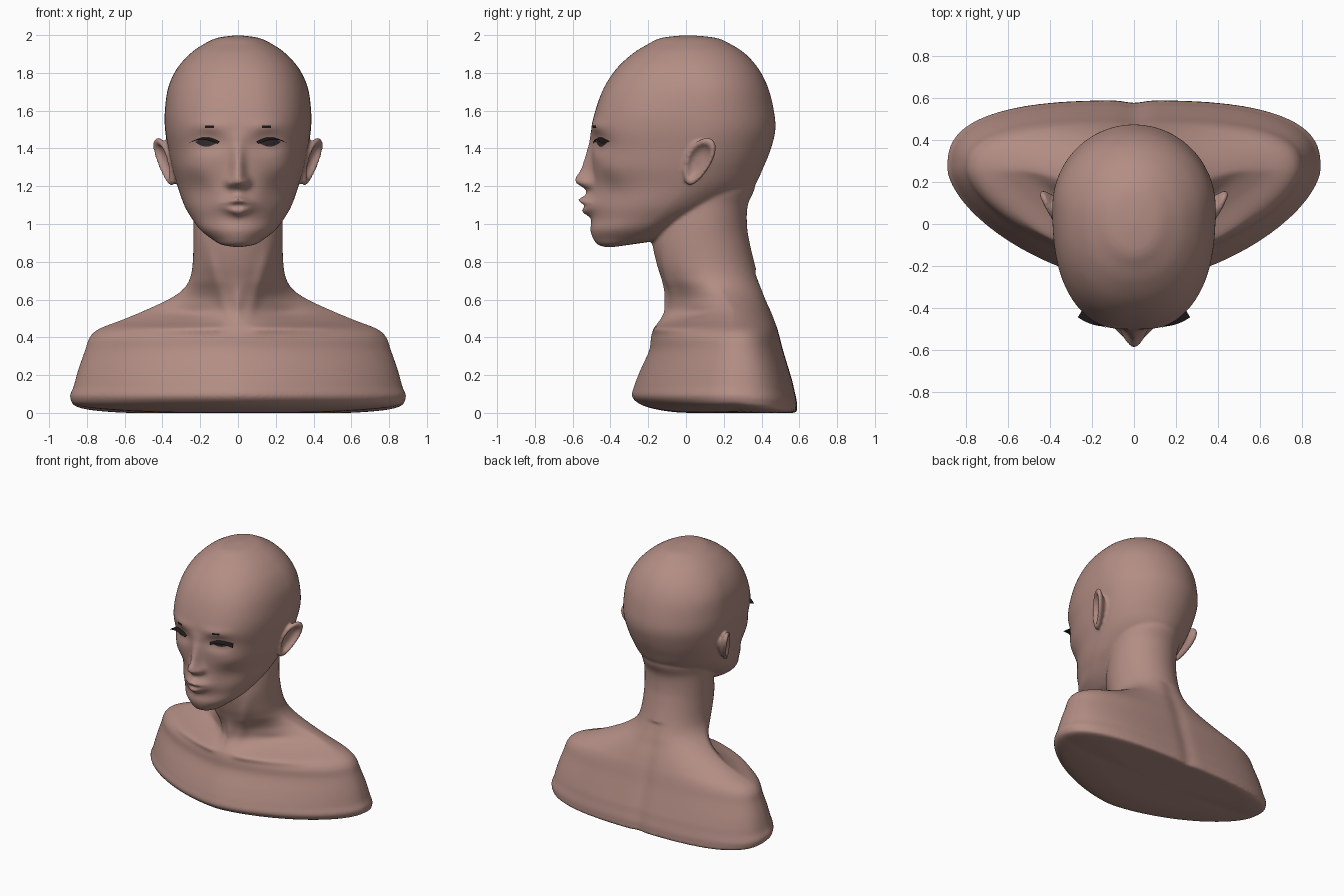
import bpy, bmesh, math
from mathutils import Vector
from mathutils.bvhtree import BVHTree

if "Cube" in bpy.data.objects:
    bpy.data.objects.remove(bpy.data.objects["Cube"])


def material(name, rgb):
    m = bpy.data.materials.new(name)
    m.diffuse_color = (*rgb, 1)
    m.use_nodes = True
    m.node_tree.nodes["Principled BSDF"].inputs["Base Color"].default_value = m.diffuse_color
    return m


skin = material("skin", (0.45, 0.268, 0.23))
black = material("lash black", (0.012, 0.01, 0.01))
dark = material("dark eye", (0.035, 0.026, 0.025))


def g(a, s):
    return math.exp(-(a / s) ** 2)


def bridge_rings(bm, rings):
    n = len(rings[0])
    for a, b in zip(rings, rings[1:]):
        for i in range(n):
            j = (i + 1) % n
            bm.faces.new((a[i], a[j], b[j], b[i]))
    bm.faces.new(rings[0][::-1])
    bm.faces.new(rings[-1])


def loft(bm, keys, steps, n, sculpt):
    """Smooth loft through keys (z, half width, front y, back y, widest y, front power, back power)."""
    rows, last = [], len(keys) - 1
    for i in range(last):
        p = [keys[max(0, min(last, i + j))] for j in (-1, 0, 1, 2)]
        for s in range(steps):
            t = s / steps
            rows.append([b + 0.5 * t * (c - a + t * (2 * a - 5 * b + 4 * c - d + t * (3 * (b - c) + d - a)))
                         for a, b, c, d in zip(*p)])
    rows.append(keys[-1])
    rings = []
    for z, w, yf, yb, ys, nf, nb in rows:
        w, ring = max(w, 0.004), []
        for k in range(n):
            ang = 2 * math.pi * k / n
            sx, cy = math.sin(ang), -math.cos(ang)
            depth = max(0.004, (ys - yf) if cy < 0 else (yb - ys))
            e = nf if cy < 0 else nb
            r = (abs(sx / w) ** e + abs(cy / depth) ** e) ** (-1 / e)
            ring.append(bm.verts.new(sculpt(r * sx, ys + r * cy, z)))
        rings.append(ring)
    bridge_rings(bm, rings)


# Nose: z, height, half width
NOSE = [(1.50, 0, .05), (1.43, .012, .035), (1.36, .036, .034), (1.29, .062, .036), (1.245, .095, .042),
        (1.222, .098, .044), (1.20, .062, .045), (1.18, .03, .04), (1.14, .01, .04), (1.10, 0, .04)]


def nose(ax, z):
    for (z1, h1, w1), (z0, h0, w0) in zip(NOSE, NOSE[1:]):
        if z0 <= z <= z1:
            t = (z - z0) / (z1 - z0)
            return (h0 + t * (h1 - h0)) * math.exp(-(ax / (w0 + t * (w1 - w0))) ** 2.2)
    return 0


def sculpt_face(x, y, z):
    if y > -0.15:
        return (x, y, z)
    ax = abs(x)
    d = nose(ax, z)
    d += .03 * g(ax - .045, .022) * g(z - 1.218, .024)              # nostril wings
    d += .035 * g(ax, .12) * g(z - 1.10, .07)                       # mouth mound
    d += .048 * g(ax, .07) * g(z - 1.127 + .2 * ax, .02)            # upper lip
    d += .036 * g(ax, .068) * g(z - 1.065 - .25 * ax, .022)         # lower lip
    d -= .012 * g(ax, .09) * g(z - 1.098, .008)                     # lip seam
    d -= .05 * g(ax - .16, .075) * g(z - 1.43, .045)                # eye sockets
    d += .032 * g(ax - .165, .055) * g(z - 1.43, .032)              # eyeballs
    d += .010 * g(ax - .15, .10) * g(z - 1.52, .03)                 # brows
    d += .012 * g(ax - .24, .07) * g(z - 1.30, .06)                 # cheekbones
    d -= .015 * g(ax - .20, .07) * g(z - 1.17, .07)                 # cheek hollows
    return (x, y - d * min(1, (-.15 - y) / .1), z)


def sculpt_bust(x, y, z):
    ax, dy = abs(x), 0
    if y < 0.2:
        f = min(1, (0.2 - y) / .08)
        span = 1 / (1 + math.exp(-(ax - .09) / .02)) / (1 + math.exp((ax - .52) / .04))
        dy -= f * .022 * span * g(z - .448, .02)                    # collarbones
        dy += f * .025 * g(ax - .25, .11) * g(z - .52, .035)        # hollows above them
        if .44 < z < .95:                                           # neck tendons
            dy -= f * .013 * g(ax - .05 - .28 * (z - .47), .032) * math.sin((z - .44) / .51 * math.pi)
    elif y > 0.3 and z < .75:
        dy -= .012 * g(ax, .06)                                     # spine groove
    if z < .16:
        z -= min(z, .04 * max(0, (y - .26) / .33) * min(1, (.16 - z) / .08))
    return (x, y + dy, z)


HEAD = [(2.0, .0, .0, .02, .01, 2, 2), (1.985, .11, -.13, .16, .02, 2, 2), (1.95, .185, -.205, .24, .03, 2.1, 2),
        (1.90, .255, -.285, .315, .04, 2.2, 2), (1.82, .325, -.37, .385, .06, 2.3, 2),
        (1.72, .370, -.435, .435, .08, 2.4, 2), (1.60, .387, -.48, .465, .08, 2.5, 2),
        (1.50, .386, -.50, .473, .08, 2.5, 2), (1.40, .370, -.50, .45, .06, 2.4, 2),
        (1.30, .350, -.495, .41, .02, 2.3, 2), (1.20, .320, -.49, .36, -.02, 2.1, 1.9),
        (1.10, .285, -.49, .26, -.10, 2, 1.7), (1.03, .245, -.49, .10, -.16, 2, 1.7),
        (.97, .200, -.505, .0, -.24, 2, 1.8), (.92, .138, -.49, -.12, -.30, 2, 2),
        (.89, .085, -.465, -.30, -.38, 2, 2), (.876, .0, -.42, -.40, -.41, 2, 2)]

BUST = [(.0, .01, .09, .11, .10, 2, 2), (.004, .45, -.06, .32, .16, 1.8, 2.4), (.032, .82, -.21, .56, .25, 1.6, 2.8),
        (.08, .888, -.283, .588, .26, 1.6, 2.8), (.14, .87, -.275, .572, .26, 1.6, 2.8),
        (.23, .845, -.24, .545, .26, 1.6, 2.8), (.33, .81, -.195, .515, .26, 1.6, 2.7),
        (.40, .785, -.185, .497, .26, 1.6, 2.6), (.445, .735, -.172, .485, .26, 1.5, 2.4),
        (.49, .62, -.14, .47, .255, 1.2, 2.2), (.54, .50, -.118, .452, .25, 1.05, 2),
        (.60, .37, -.115, .427, .22, 1.15, 2), (.65, .295, -.117, .41, .18, 1.4, 2),
        (.71, .255, -.13, .388, .14, 1.8, 2), (.79, .24, -.155, .363, .11, 2, 2),
        (.90, .236, -.178, .337, .09, 2, 2), (.99, .236, -.17, .323, .09, 2, 2),
        (1.10, .235, -.14, .327, .10, 2, 2), (1.20, .24, -.10, .366, .10, 2, 2),
        (1.28, .18, -.04, .34, .12, 2, 2), (1.29, .01, .11, .13, .12, 2, 2)]


def ear(bm, side):
    """Egg-shaped shell with a raised rim and a bowl, swept from centre front to centre back."""
    u = Vector((.45, 1, 0)).normalized()
    v = Vector((.3, .35, 1)).normalized()
    out = u.cross(v).normalized()
    centre = Vector((.39, .065, 1.33))
    rings = []
    for r, h in ((.02, -.022), (.3, -.022), (.5, -.016), (.64, -.006), (.74, .009), (.86, .013), (.95, .009),
                 (1, -.002), (.96, -.014), (.82, -.024), (.6, -.04), (.4, -.065), (.02, -.075)):
        ring = []
        for k in range(48):
            a = 2 * math.pi * k / 48
            p = centre + u * (.079 * r * math.cos(a) * (1 + .22 * math.sin(a))) + v * (.14 * r * math.sin(a)) + out * h
            ring.append(bm.verts.new((side * p.x, p.y, p.z)))
        rings.append(ring)
    bridge_rings(bm, rings)


# Head, neck, shoulders and ears fused into one smooth skin
bm = bmesh.new()
loft(bm, HEAD, 10, 240, sculpt_face)
loft(bm, BUST, 6, 200, sculpt_bust)
for side in (1, -1):
    ear(bm, side)
bmesh.ops.recalc_face_normals(bm, faces=bm.faces)
mesh = bpy.data.meshes.new("bust")
bm.to_mesh(mesh)
bm.free()
bust = bpy.data.objects.new("head_and_shoulders", mesh)
bpy.context.collection.objects.link(bust)
fuse = bust.modifiers.new("fuse", 'REMESH')
fuse.mode, fuse.voxel_size = 'VOXEL', 0.0095
soft = bust.modifiers.new("soften", 'SMOOTH')
soft.factor, soft.iterations = 0.5, 5
bpy.context.view_layer.update()
deps = bpy.context.evaluated_depsgraph_get()
fused = bpy.data.meshes.new_from_object(bust.evaluated_get(deps))
bust.modifiers.clear()
bust.data = fused
fused.materials.clear()
fused.materials.append(skin)
fused.polygons.foreach_set("material_index", [0] * len(fused.polygons))
fused.polygons.foreach_set("use_smooth", [True] * len(fused.polygons))
tree = BVHTree.FromPolygons([v.co for v in fused.vertices], [p.vertices[:] for p in fused.polygons])


def face_y(x, z):
    hit = tree.ray_cast(Vector((x, -2, z)), Vector((0, 1, 0)))[0]
    return hit.y if hit else -0.4


def sheet(name, mat, point, nu, nv):
    """Thin sheet from a function of u, v in 0..1."""
    verts = [point(i / nu, j / nv) for j in range(nv + 1) for i in range(nu + 1)]
    faces = [(a, a + 1, a + nu + 2, a + nu + 1) for j in range(nv) for a in range(j * (nu + 1), j * (nu + 1) + nu)]
    me = bpy.data.meshes.new(name)
    me.from_pydata(verts, [], faces)
    me.materials.append(mat)
    me.polygons.foreach_set("use_smooth", [True] * len(faces))
    bpy.context.collection.objects.link(bpy.data.objects.new(name, me))


# Eyes, lashes and small brow marks laid on the face
for side, label in ((1, "left"), (-1, "right")):
    def eye(u, v):
        t = 2 * u - 1
        x, z = side * (.167 + .06 * t), 1.434 + (.045 * v - .024) * (1 - t * t)
        return (x, face_y(x, z) - .004, z)

    def lash(u, v):
        x0 = .098 + .145 * u
        z = 1.437 + .022 * math.sin(math.pi * u)
        reach = (.015 + .025 * u) * v
        return (side * (x0 + .6 * reach), face_y(side * x0, z) - .003 - reach, z - .012 * v)

    def brow(u, v):
        x, z = side * (.127 + .048 * u), 1.508 + .014 * v
        return (x, face_y(x, z) - .004, z)

    sheet(label + "_eye", dark, eye, 16, 6)
    sheet(label + "_eyelash", black, lash, 20, 3)
    sheet(label + "_brow_mark", black, brow, 8, 2)
